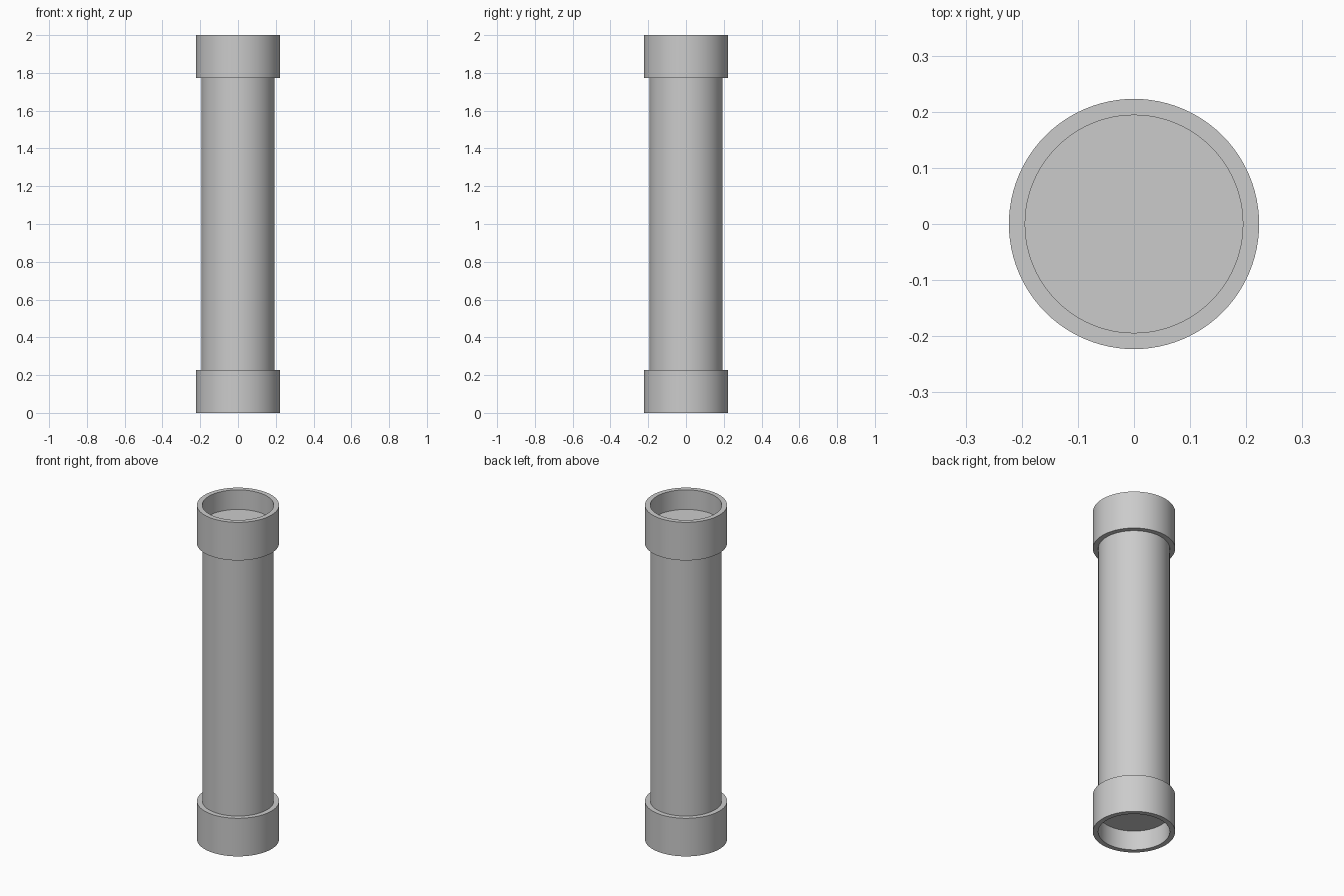
import bpy
import bmesh
import math

if "Cube" in bpy.data.objects:
    bpy.data.objects.remove(bpy.data.objects["Cube"], do_unlink=True)

SEGMENTS = 96
HEIGHT = 2.0
TUBE_R = 0.194
COLLAR_R = 0.223
COLLAR_H = 0.228
RECESS = 0.117

# Single grey material
grey = bpy.data.materials.new("light_grey")
grey.use_nodes = True
colour = (0.6, 0.6, 0.6, 1.0)
grey.diffuse_color = colour
grey.node_tree.nodes["Principled BSDF"].inputs["Base Color"].default_value = colour


def finish(name, bm):
    bmesh.ops.recalc_face_normals(bm, faces=bm.faces)
    mesh = bpy.data.meshes.new(name)
    bm.to_mesh(mesh)
    bm.free()
    mesh.materials.append(grey)
    obj = bpy.data.objects.new(name, mesh)
    bpy.context.collection.objects.link(obj)
    bpy.ops.object.select_all(action="DESELECT")
    obj.select_set(True)
    bpy.context.view_layer.objects.active = obj
    bpy.ops.object.shade_smooth_by_angle(angle=math.radians(30))
    return obj


def collar(name, z):
    # Rectangular section spun into an open ring
    bm = bmesh.new()
    section = [(TUBE_R, z), (COLLAR_R, z), (COLLAR_R, z + COLLAR_H), (TUBE_R, z + COLLAR_H)]
    verts = [bm.verts.new((r, 0, h)) for r, h in section]
    edges = [bm.edges.new((verts[i], verts[(i + 1) % 4])) for i in range(4)]
    bmesh.ops.spin(bm, geom=verts + edges, cent=(0, 0, 0), axis=(0, 0, 1),
                   angle=math.tau, steps=SEGMENTS, use_merge=True)
    bmesh.ops.remove_doubles(bm, verts=bm.verts, dist=0.0001)
    return finish(name, bm)


# Capped tube, its ends set halfway inside the collars
bm = bmesh.new()
bmesh.ops.create_cone(bm, cap_ends=True, segments=SEGMENTS, radius1=TUBE_R,
                      radius2=TUBE_R, depth=HEIGHT - 2 * RECESS)
bmesh.ops.translate(bm, verts=bm.verts, vec=(0, 0, HEIGHT / 2))
finish("tube", bm)

# End collars
collar("bottom_collar", 0)
collar("top_collar", HEIGHT - COLLAR_H)
